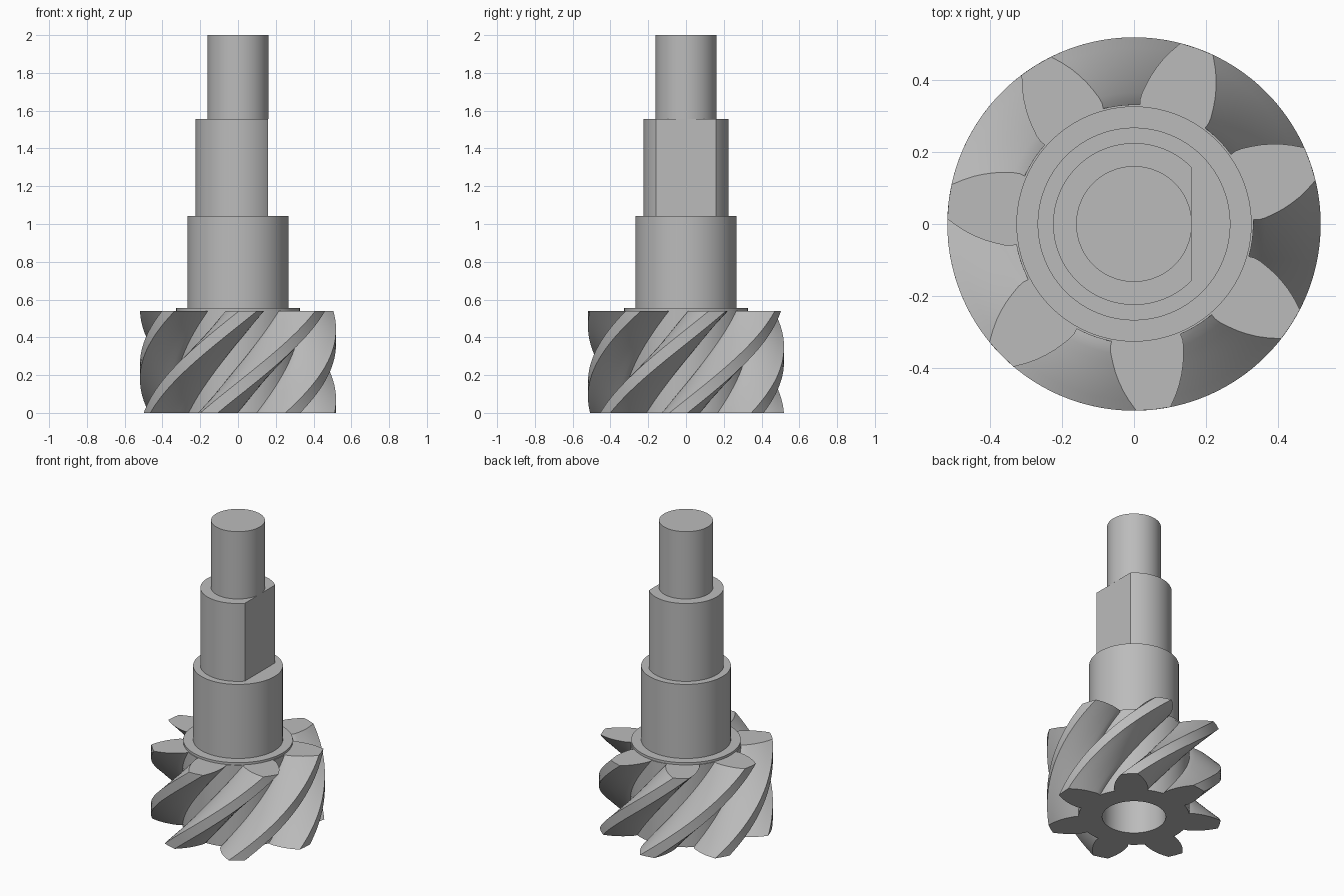
import bpy, bmesh, math
from mathutils import Vector

cube = bpy.data.objects.get("Cube")
if cube:
    bpy.data.objects.remove(cube, do_unlink=True)

steel = bpy.data.materials.new("grey_steel")
steel.use_nodes = True
GREY = (0.5, 0.5, 0.5, 1)
steel.diffuse_color = GREY
steel.node_tree.nodes["Principled BSDF"].inputs["Base Color"].default_value = GREY


def circle(radius, count=96, start=0.0, end=math.tau, closed=True):
    steps = count if closed else count - 1
    angles = [start + (end - start) * i / steps for i in range(count)]
    return [(radius * math.cos(a), radius * math.sin(a)) for a in angles]


def add_ring(bm, outline, z, turn=0.0):
    c, s = math.cos(turn), math.sin(turn)
    return [bm.verts.new((x * c - y * s, x * s + y * c, z)) for x, y in outline]


def join_rings(bm, low, high):
    n = len(low)
    for i in range(n):
        j = (i + 1) % n
        bm.faces.new((low[i], low[j], high[j], high[i]))


def finish(bm, name):
    mesh = bpy.data.meshes.new(name)
    bm.to_mesh(mesh)
    bm.free()
    mesh.materials.append(steel)
    obj = bpy.data.objects.new(name, mesh)
    bpy.context.collection.objects.link(obj)
    bpy.ops.object.select_all(action='DESELECT')
    obj.select_set(True)
    bpy.context.view_layer.objects.active = obj
    bpy.ops.object.shade_smooth_by_angle(angle=math.radians(30))
    return obj


def prism(name, outline, z0, z1):
    bm = bmesh.new()
    low, high = add_ring(bm, outline, z0), add_ring(bm, outline, z1)
    join_rings(bm, low, high)
    bm.faces.new(low[::-1])
    bm.faces.new(high)
    return finish(bm, name)


# Helical pinion: one mirrored tooth flank repeated around the axis
TEETH, HEIGHT, LAYERS = 7, 0.54, 32
TWIST = math.radians(74.7)
TOP_ANGLE = math.radians(-84)
BORE, BORE_DEPTH = 0.19, 0.5
PITCH = 360 / TEETH
ROOT = 0.332
flank = [(ROOT, 16.8), (0.347, 16.9), (0.365, 16.2), (0.39, 14.7), (0.415, 13.2),
         (0.44, 11.5), (0.465, 9.7), (0.49, 7.7), (0.519, 5.3)]
tooth = [(r, -a) for r, a in flank] + [(0.519, 0)] + [(r, a) for r, a in reversed(flank)]
half = flank[0][1]
gap = PITCH - 2 * half
tooth += [(ROOT, half + gap * k / 5) for k in range(1, 5)]
gear_outline = []
for t in range(TEETH):
    for r, a in tooth:
        ang = math.radians(a + t * PITCH)
        gear_outline.append((r * math.cos(ang), r * math.sin(ang)))

bm = bmesh.new()
rings = [add_ring(bm, gear_outline, HEIGHT * k / LAYERS,
                  TOP_ANGLE - TWIST * (1 - k / LAYERS)) for k in range(LAYERS + 1)]
for low, high in zip(rings, rings[1:]):
    join_rings(bm, low, high)
bm.faces.new(rings[-1])

# Blind bore in the underside
mouth = add_ring(bm, circle(BORE), 0)
bore_end = add_ring(bm, circle(BORE), BORE_DEPTH)
join_rings(bm, mouth[::-1], bore_end[::-1])
bm.faces.new(bore_end[::-1])

# Bottom face between the tooth outline and the bore
rim = [e for e in bm.edges if e.is_boundary]
bmesh.ops.triangle_fill(bm, edges=rim, use_beauty=True, normal=Vector((0, 0, -1)))
for f in bm.faces:
    f.normal_update()
    if all(v.co.z < 1e-6 for v in f.verts) and f.normal.z > 0:
        f.normal_flip()
finish(bm, "helical_pinion")

# Stepped shaft
prism("collar", circle(0.327), HEIGHT, 0.555)
prism("lower_shaft", circle(0.268), 0.555, 1.043)
FLAT_X, MID_RADIUS = 0.16, 0.225
edge = math.acos(FLAT_X / MID_RADIUS)
prism("flatted_shaft", circle(MID_RADIUS, 80, edge, math.tau - edge, False), 1.043, 1.556)
prism("top_spigot", circle(0.161), 1.556, 2.0)
